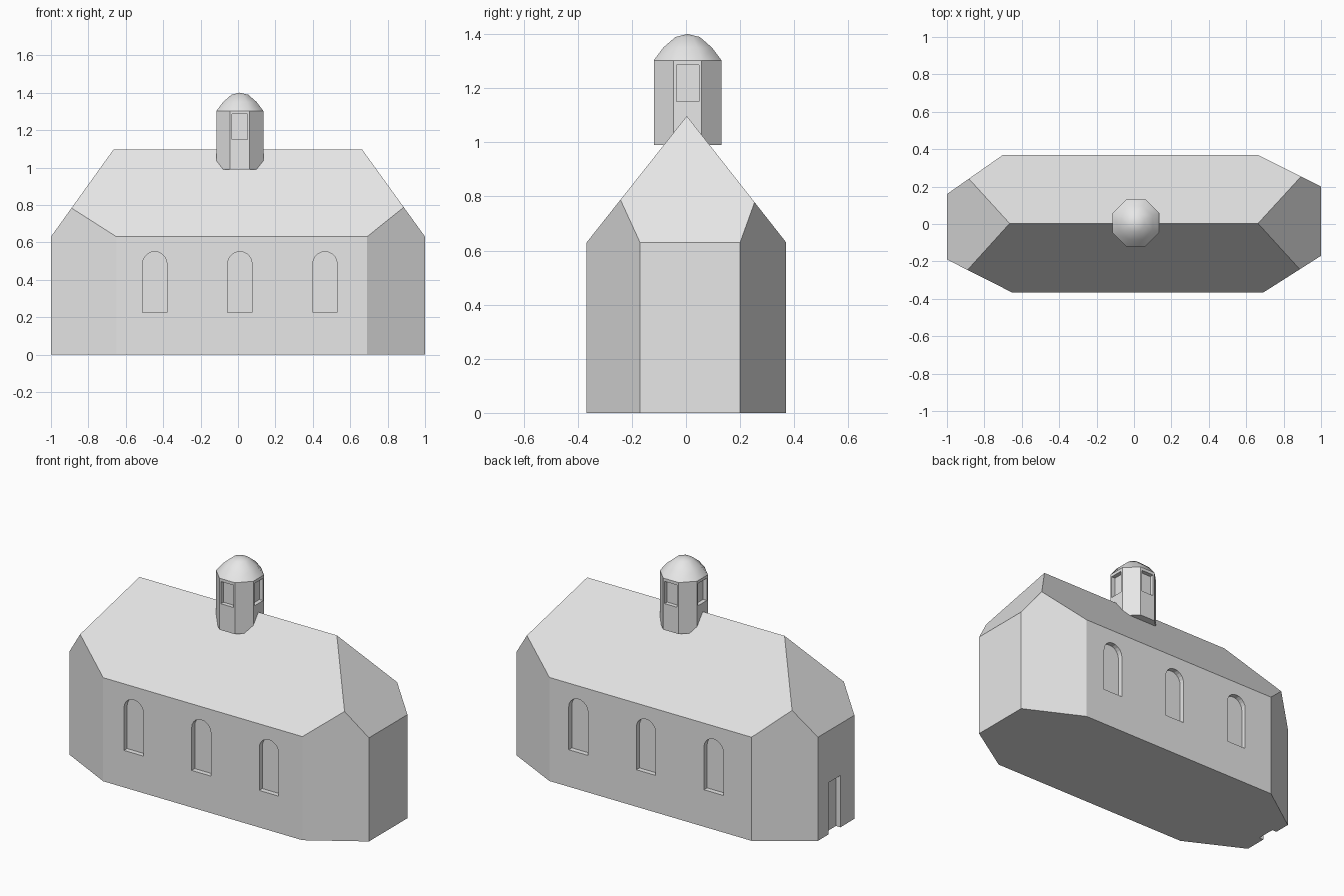
import bpy, bmesh, math
from mathutils import Vector

if "Cube" in bpy.data.objects:
    bpy.data.objects.remove(bpy.data.objects["Cube"])

stone = bpy.data.materials.new("light_grey")
stone.diffuse_color = (0.8, 0.8, 0.8, 1)
stone.use_nodes = True
stone.node_tree.nodes["Principled BSDF"].inputs["Base Color"].default_value = stone.diffuse_color

EAVE, RIDGE = 0.63, 1.097
TX, TY = 0.01, 0.006          # turret centre


def make_object(name, bm):
    bmesh.ops.recalc_face_normals(bm, faces=bm.faces[:])
    me = bpy.data.meshes.new(name)
    bm.to_mesh(me)
    bm.free()
    me.materials.append(stone)
    ob = bpy.data.objects.new(name, me)
    bpy.context.collection.objects.link(ob)
    return ob


def prism(bm, points, offset):
    """Extrude a closed outline along an offset vector."""
    face = bm.faces.new([bm.verts.new(p) for p in points])
    ext = bmesh.ops.extrude_face_region(bm, geom=[face])
    moved = [g for g in ext["geom"] if isinstance(g, bmesh.types.BMVert)]
    bmesh.ops.translate(bm, verts=moved, vec=offset)


def carve(target, cutter):
    """Cut the recesses into the target and remove the cutter."""
    cutter.hide_render = True
    mod = target.modifiers.new("recesses", 'BOOLEAN')
    mod.operation = 'DIFFERENCE'
    mod.solver = 'EXACT'
    mod.object = cutter
    dg = bpy.context.evaluated_depsgraph_get()
    me = bpy.data.meshes.new_from_object(target.evaluated_get(dg))
    target.modifiers.clear()
    target.data = me
    bpy.data.objects.remove(cutter)


def octagon(apothem, z):
    r = apothem / math.cos(math.pi / 8)
    return [(TX + r * math.cos(math.pi / 8 + i * math.pi / 4),
             TY + r * math.sin(math.pi / 8 + i * math.pi / 4), z)
            for i in range(8)]


# Chapel body: eight-sided prism, trimmed by four roof slopes
plan = [(-1, -.19), (-.65, -.367), (.69, -.367), (1, -.17),
        (1, .20), (.66, .37), (-.70, .37), (-1, .16)]
bm = bmesh.new()
prism(bm, [(x, y, 0) for x, y in plan], Vector((0, 0, 1.6)))
rise = RIDGE - EAVE
slopes = [((0, -.367, EAVE), (0, -rise, .37)),
          ((0, .37, EAVE), (0, rise, .367)),
          ((1, 0, EAVE), (rise, 0, .337)),
          ((-1, 0, EAVE), (-rise, 0, .335))]
for co, no in slopes:
    bmesh.ops.bisect_plane(bm, geom=bm.verts[:] + bm.edges[:] + bm.faces[:],
                           plane_co=co, plane_no=Vector(no).normalized(),
                           clear_outer=True)
    bmesh.ops.holes_fill(bm, edges=[e for e in bm.edges if e.is_boundary])
body = make_object("chapel_body", bm)

# Arched window recesses on both long walls, door recess on the left end
bm = bmesh.new()
for cx in (-.445, .01, .465):
    arch = [(cx - .065, .225), (cx + .065, .225)]
    arch += [(cx + .065 * math.cos(a), .485 + .065 * math.sin(a))
             for a in (i * math.pi / 10 for i in range(11))]
    for y, dy in ((-.5, .163), (.5, -.16)):
        prism(bm, [(x, y, z) for x, z in arch], Vector((0, dy, 0)))
door = [(-1.1, -.055, -.1), (-1.1, .06, -.1), (-1.1, .06, .315), (-1.1, -.055, .315)]
prism(bm, door, Vector((.13, 0, 0)))
carve(body, make_object("wall_recess_cutter", bm))

# Octagonal turret with a recessed window on each main side
bm = bmesh.new()
prism(bm, octagon(.125, .99), Vector((0, 0, .313)))
turret = make_object("turret", bm)
bm = bmesh.new()
for i in range(4):
    a = i * math.pi / 2
    out = Vector((math.cos(a), math.sin(a), 0))
    side = Vector((-out.y, out.x, 0))
    mid = Vector((TX, TY, 0)) + out * .2
    quad = [mid + side * s + Vector((0, 0, z))
            for s, z in ((-.042, 1.15), (.042, 1.15), (.042, 1.285), (-.042, 1.285))]
    prism(bm, quad, -out * .1)
carve(turret, make_object("turret_recess_cutter", bm))

# Smooth eight-sided dome
bm = bmesh.new()
rings = [[bm.verts.new(p) for p in octagon(r, z)]
         for r, z in ((.125, 1.303), (.09, 1.35), (.045, 1.389))]
top = bm.verts.new((TX, TY, 1.4))
for i in range(8):
    j = (i + 1) % 8
    for lo, hi in zip(rings, rings[1:]):
        bm.faces.new((lo[i], lo[j], hi[j], hi[i]))
    bm.faces.new((rings[-1][i], rings[-1][j], top))
for f in bm.faces:
    f.smooth = True
make_object("dome", bm)
